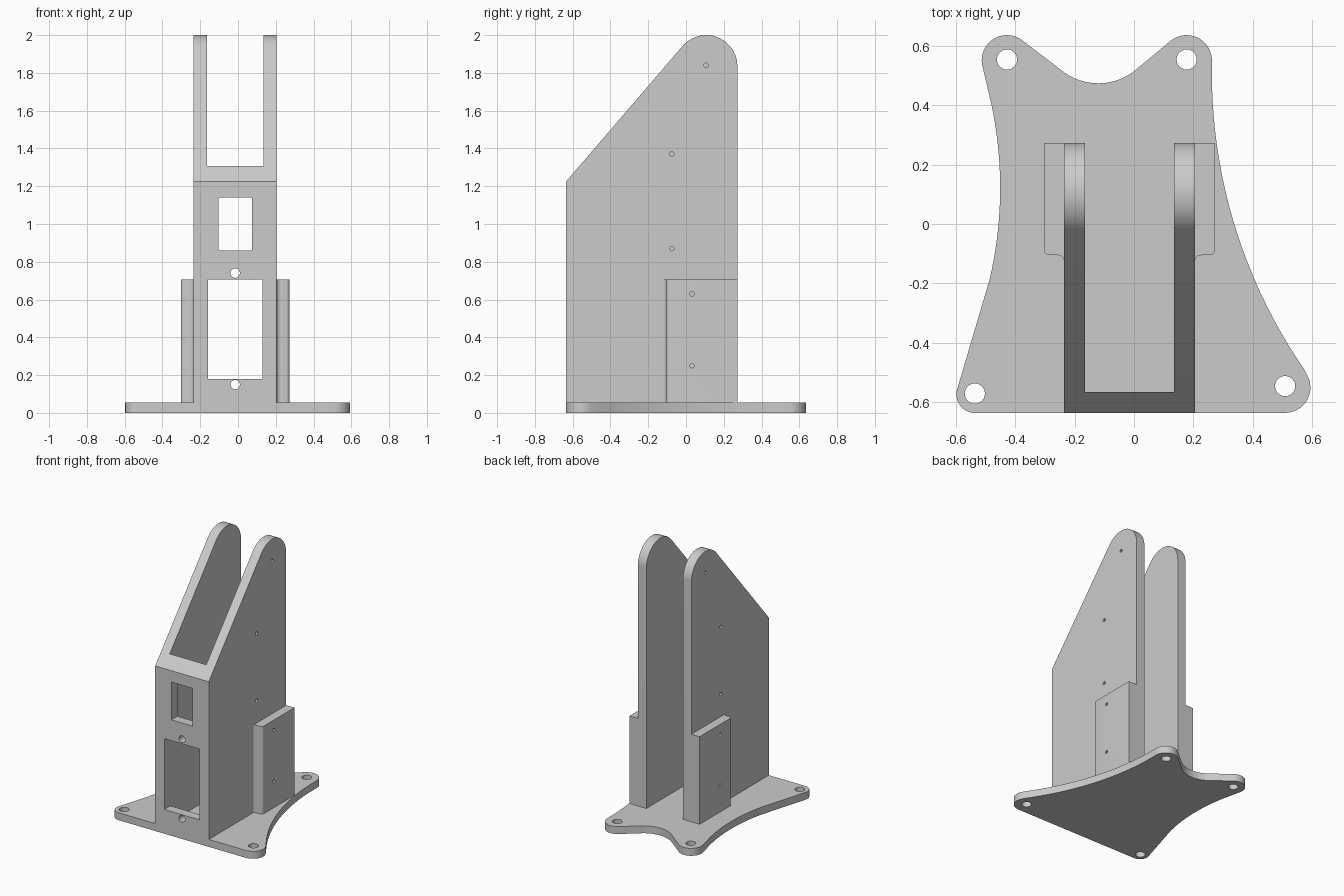
import bpy, bmesh
from math import sin, cos, radians, atan2, pi, hypot
from mathutils import Vector

if "Cube" in bpy.data.objects:
    bpy.data.objects.remove(bpy.data.objects["Cube"], do_unlink=True)

GREY = (0.6, 0.6, 0.6, 1)
grey = bpy.data.materials.new("plain grey")
grey.use_nodes = True
grey.diffuse_color = GREY
grey.node_tree.nodes["Principled BSDF"].inputs["Base Color"].default_value = GREY

MID = -0.015          # centre plane of the tower
HALF, INNER = 0.22, 0.15
PLATE = 0.055         # base plate thickness
FRONT, BACK = -0.635, 0.272


def arc(cx, cy, r, a0, a1, n=16):
    """Points on a circle from angle a0 to a1 in degrees."""
    angles = [radians(a0 + (a1 - a0) * i / n) for i in range(n + 1)]
    return [(cx + r * cos(a), cy + r * sin(a)) for a in angles]


def sweep(p, q, s, n=20):
    """Circular arc from p to s that passes through q."""
    p, q, s = Vector(p), Vector(q), Vector(s)
    b, c = q - p, s - p
    d = 2 * (b.x * c.y - b.y * c.x)
    ux = (c.y * b.length_squared - b.y * c.length_squared) / d
    uy = (b.x * c.length_squared - c.x * b.length_squared) / d
    cx, cy = p.x + ux, p.y + uy
    a0, a1 = atan2(-uy, -ux), atan2(s.y - cy, s.x - cx)
    turn = (a1 - a0 + pi) % (2 * pi) - pi
    return arc(cx, cy, hypot(ux, uy), a0 * 180 / pi, (a0 + turn) * 180 / pi, n)


def prism(name, outline, axis, lo, hi):
    """Extrude a 2D outline along an axis: x takes (y, z), y (x, z), z (x, y)."""
    place = {"x": lambda u, v, w: (w, u, v),
             "y": lambda u, v, w: (u, w, v),
             "z": lambda u, v, w: (u, v, w)}[axis]
    bm = bmesh.new()
    rings = [[bm.verts.new(place(u, v, w)) for u, v in outline] for w in (lo, hi)]
    for ring in rings:
        bm.faces.new(ring)
    n = len(outline)
    for i in range(n):
        j = (i + 1) % n
        bm.faces.new((rings[0][i], rings[0][j], rings[1][j], rings[1][i]))
    bmesh.ops.recalc_face_normals(bm, faces=bm.faces)
    mesh = bpy.data.meshes.new(name)
    bm.to_mesh(mesh)
    bm.free()
    mesh.materials.append(grey)
    obj = bpy.data.objects.new(name, mesh)
    bpy.context.collection.objects.link(obj)
    return obj


def rect(u0, u1, v0, v1):
    return [(u0, v0), (u1, v0), (u1, v1), (u0, v1)]


def circle(u, v, r, n=24):
    return arc(u, v, r, 0, 360, n)[:-1]


def cut(obj, cutters):
    """Subtract the cutters, then remove them."""
    for c in cutters:
        c.hide_render = True
        m = obj.modifiers.new("cut", "BOOLEAN")
        m.operation, m.solver, m.object = "DIFFERENCE", "EXACT", c
    graph = bpy.context.evaluated_depsgraph_get()
    mesh = bpy.data.meshes.new_from_object(obj.evaluated_get(graph))
    obj.modifiers.clear()
    obj.data = mesh
    for c in cutters:
        bpy.data.objects.remove(c, do_unlink=True)


def finish(obj):
    bpy.ops.object.select_all(action="DESELECT")
    obj.select_set(True)
    bpy.context.view_layer.objects.active = obj
    bpy.ops.object.shade_smooth_by_angle(angle=radians(30))


# Base plate with four lobes and bowed edges, listed clockwise
outline = (
    arc(-0.427, 0.55, 0.085, 190, 52)
    + sweep((-0.243, 0.516), (-0.12, 0.473), (0.003, 0.516))
    + arc(0.177, 0.55, 0.085, 128, 0)
    + sweep((0.262, 0.472), (0.337, 0), (0.573, -0.49))
    + arc(0.508, -0.55, 0.085, 32, -90)
    + arc(-0.535, -0.573, 0.062, 270, 164)
    + sweep((-0.485, -0.185), (-0.45, 0.11), (-0.48, 0.405)))
base = prism("base_plate", outline, "z", 0, PLATE)
bolts = [(-0.427, 0.553), (0.177, 0.553), (-0.535, -0.57), (0.508, -0.545)]
cut(base, [prism("bolt_cutter", circle(x, y, 0.034), "z", -0.1, 0.2) for x, y in bolts])
finish(base)

# Tower: sloped side profile, hollowed to two side walls and a front wall
profile = ([(FRONT, PLATE), (FRONT, 1.225)]
           + arc(0.107, 1.835, 0.165, 139, 0, 24) + [(BACK, PLATE)])
tower = prism("tower", profile, "x", MID - HALF, MID + HALF)
cutters = [
    prism("cavity", rect(MID - INNER, MID + INNER, -0.565, 1), "z", -0.1, 2.2),
    prism("lower_window", rect(MID - 0.145, MID + 0.145, 0.18, 0.705), "y", -0.8, -0.4),
    prism("upper_window", rect(MID - 0.088, MID + 0.088, 0.86, 1.14), "y", -0.8, -0.4),
]
for z in (0.15, 0.74):
    cutters.append(prism("screw_cutter", circle(MID, z, 0.025), "y", -0.8, -0.4))
# Blind pin holes in the outside of both walls
for side in (-1, 1):
    for y, z in ((0.107, 1.84), (-0.075, 1.37), (-0.075, 0.87)):
        ends = sorted((MID + side * (HALF - 0.04), MID + side * (HALF + 0.1)))
        cutters.append(prism("pin_cutter", circle(y, z, 0.012, 12), "x", *ends))
cut(tower, cutters)
finish(tower)

# Side pads: rounded outer corner, small fillet where they meet the wall
R = 0.02
OUTER = 0.288
for side, name in ((1, "left_pad"), (-1, "right_pad")):
    section = ([(HALF, BACK)]
               + arc(HALF + R, -0.105 - R, R, 180, 90, 6)
               + arc(OUTER - R, -0.105 + R, R, -90, 0, 6)
               + [(OUTER, BACK)])
    pad = prism(name, [(MID + side * u, v) for u, v in section], "z", PLATE, 0.705)
    ends = sorted((MID + side * (OUTER - 0.04), MID + side * (OUTER + 0.1)))
    cut(pad, [prism("pin_cutter", circle(0.032, z, 0.012, 12), "x", *ends)
              for z in (0.25, 0.63)])
    finish(pad)
